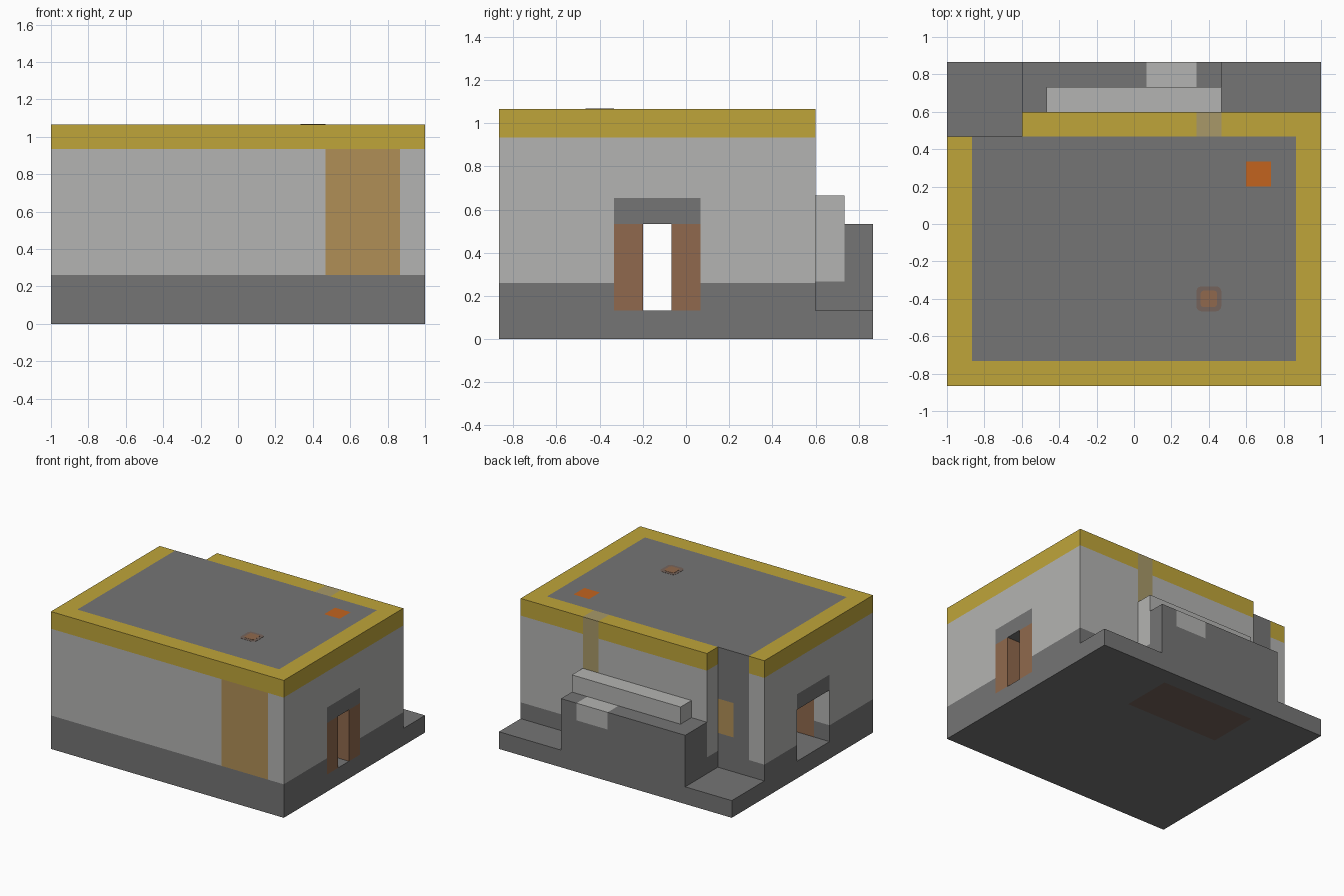
import bpy
import bmesh
from mathutils import Matrix, Vector

if "Cube" in bpy.data.objects:
    bpy.data.objects.remove(bpy.data.objects["Cube"], do_unlink=True)

# Everything is laid out on a 15 x 13 x 8 block grid, then scaled and centred
UNIT = 2 / 15
TO_WORLD = Matrix.Scale(UNIT, 4) @ Matrix.Translation((-7.5, -6.5, 0))

COLOURS = {
    "grey": "757575", "light_grey": "B4B4B2", "gold": "BFA53A", "tan": "B08F56",
    "brown": "90694D", "orange": "C2641F", "muted_gold": "A89968", "dusty_brown": "75645C",
}
NAMES = list(COLOURS)


def linear(v):
    return v / 12.92 if v <= 0.04045 else ((v + 0.055) / 1.055) ** 2.4


def make_material(name, code):
    rgba = [linear(v / 255) for v in bytes.fromhex(code)] + [1]
    mat = bpy.data.materials.new(name)
    mat.use_nodes = True
    mat.diffuse_color = rgba
    mat.node_tree.nodes["Principled BSDF"].inputs["Base Color"].default_value = rgba
    return mat


MATERIALS = [make_material(n, c) for n, c in COLOURS.items()]


def finish(name, bm, paint, cuts=()):
    """Slice faces along the paint lines, colour them by rule and merge again."""
    bmesh.ops.triangulate(bm, faces=bm.faces[:])
    for axis, places in enumerate(cuts):
        normal = Vector([float(axis == i) for i in range(3)])
        for place in places:
            bmesh.ops.bisect_plane(bm, geom=bm.verts[:] + bm.edges[:] + bm.faces[:],
                                   plane_co=normal * place, plane_no=normal, dist=1e-4)
    bmesh.ops.recalc_face_normals(bm, faces=bm.faces[:])
    for f in bm.faces:
        f.material_index = NAMES.index(paint(f.calc_center_median(), f.normal))
    bmesh.ops.dissolve_limit(bm, angle_limit=0.01, verts=bm.verts[:], edges=bm.edges[:],
                             delimit={'MATERIAL'})
    bm.transform(TO_WORLD)
    mesh = bpy.data.meshes.new(name)
    bm.to_mesh(mesh)
    bm.free()
    for mat in MATERIALS:
        mesh.materials.append(mat)
    obj = bpy.data.objects.new(name, mesh)
    bpy.context.collection.objects.link(obj)
    return obj


def box(name, lo, hi, paint, cuts=(), round_corner=0):
    bm = bmesh.new()
    lo, hi = Vector(lo), Vector(hi)
    size = Matrix.Diagonal((hi - lo).to_4d())
    bmesh.ops.create_cube(bm, size=1, matrix=Matrix.Translation((lo + hi) / 2) @ size)
    if round_corner:
        upright = [e for e in bm.edges if abs(e.verts[0].co.z - e.verts[1].co.z) > 1e-4]
        bmesh.ops.bevel(bm, geom=upright, offset=round_corner, segments=3,
                        profile=0.5, affect='EDGES')
    return finish(name, bm, paint, cuts)


def plain(colour):
    return lambda c, n: colour


def bands(z):
    return "grey" if z < 1.95 else "light_grey" if z < 7 else "gold"


# Main hall: arch-shaped profile pulled along x, leaving a passage through it
def paint_hall(c, n):
    if n.z > 0.5:                                   # roof, border and orange hatch
        if 12 < c.x < 13 and 8 < c.y < 9:
            return "orange"
        return "grey" if 1 < c.x < 14 and c.y > 1 else "gold"
    if n.y < -0.5 and c.y < 0.1 and 11 < c.x < 14 and 1.95 < c.z < 7:
        return "tan"                                # front panel
    if n.y > 0.5 and c.y > 9.9 and 1 < c.x < 3:     # bare wall in the corner notch
        return "tan" if c.x > 2 and 3 < c.z < 5 else "grey"
    if abs(n.x) > 0.5 and 4 < c.y < 7 and 4 < c.z < 4.9:
        return "grey"                               # door lintels
    if n.z < -0.5:
        return "grey"
    if 3.9 < c.y < 7.1 and c.z < 4 and c.x > 1 and abs(n.y) > 0.5:
        return "brown"                              # passage walls
    return bands(c.z)


profile = [(0, 1), (4, 1), (4, 4), (7, 4), (7, 1), (10, 1), (10, 8), (0, 8)]
hall = bmesh.new()
end = hall.faces.new([hall.verts.new((0, y, z)) for y, z in profile])
pulled = bmesh.ops.extrude_face_region(hall, geom=[end], use_keep_orig=True)
bmesh.ops.translate(hall, vec=(15, 0, 0),
                    verts=[v for v in pulled["geom"] if isinstance(v, bmesh.types.BMVert)])
finish("main_hall", hall, paint_hall,
       ((1, 2, 3, 11, 12, 13, 14), (1, 4, 7, 8, 9), (1.95, 3, 4, 4.9, 5, 7)))


# Rear wall, set in from the corner notch, with one faded strip
def paint_rear(c, n):
    if 10 < c.x < 11 and c.z > 5:
        return "muted_gold"
    return bands(c.z)


box("rear_wall", (3, 10, 1), (15, 11, 8), paint_rear, ((10, 11), (), (1.95, 5, 7)))


# Ground slab with a stained rectangle underneath
def paint_slab(c, n):
    stained = n.z < -0.5 and 4 < c.x < 10 and 9 < c.y < 12
    return "dusty_brown" if stained else "grey"


box("ground_slab", (0, 0, 0), (15, 13, 1), paint_slab, ((4, 10), (9, 12), ()))


# Rear platform with a pale worn edge and a pale end
def paint_platform(c, n):
    worn = 8 < c.x < 10 and c.y > 12 and c.z > 3
    pale_end = n.x > 0.5 and c.y < 12 and c.z > 2
    return "light_grey" if worn or pale_end else "grey"


box("rear_platform", (3, 11, 1), (11, 13, 4), paint_platform, ((8, 10), (12,), (2, 3)))
box("rear_ledge", (4, 11, 4), (11, 12, 5), plain("light_grey"))

# Door jambs that narrow the passage at one end
for side, y in (("front", 4), ("rear", 6)):
    box(side + "_door_jamb", (14, y, 1), (15, y + 1, 4), plain("brown"))

# Rounded roof vent: rim and cover
box("roof_vent_rim", (10, 3, 7.9), (11, 4, 8.01), plain("dusty_brown"), round_corner=0.2)
box("roof_vent_cover", (10.17, 3.17, 7.9), (10.83, 3.83, 8.02), plain("brown"),
    round_corner=0.12)
